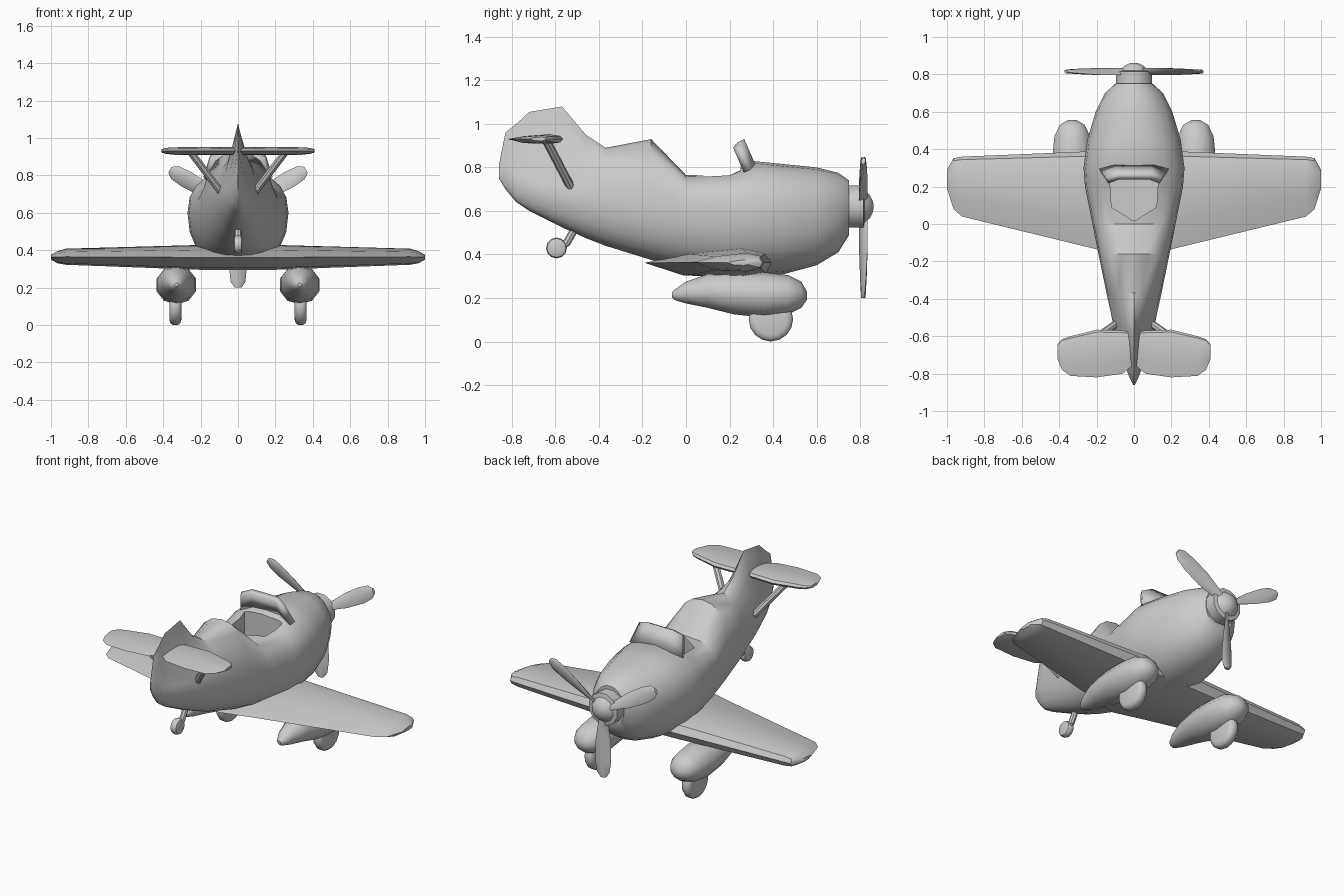
import bpy, bmesh, math
from mathutils import Vector, Matrix

cube = bpy.data.objects.get("Cube")
if cube:
    bpy.data.objects.remove(cube, do_unlink=True)

grey = bpy.data.materials.new("plain grey")
grey.use_nodes = True
colour = (0.6, 0.6, 0.6, 1)
grey.diffuse_color = colour
grey.node_tree.nodes["Principled BSDF"].inputs["Base Color"].default_value = colour


def apply_modifier(ob, kind, **settings):
    mod = ob.modifiers.new(kind.lower(), kind)
    for key, value in settings.items():
        setattr(mod, key, value)
    bpy.context.view_layer.objects.active = ob
    bpy.ops.object.modifier_apply(modifier=mod.name)


def finish(name, bm, mirror=False, angle=40):
    bmesh.ops.recalc_face_normals(bm, faces=bm.faces)
    mesh = bpy.data.meshes.new(name)
    bm.to_mesh(mesh)
    bm.free()
    mesh.materials.append(grey)
    ob = bpy.data.objects.new(name, mesh)
    bpy.context.collection.objects.link(ob)
    bpy.ops.object.select_all(action='DESELECT')
    ob.select_set(True)
    bpy.context.view_layer.objects.active = ob
    if mirror:
        apply_modifier(ob, 'MIRROR')
    smooth(ob, angle)
    return ob


def smooth(ob, angle):
    bpy.ops.object.select_all(action='DESELECT')
    ob.select_set(True)
    bpy.context.view_layer.objects.active = ob
    bpy.ops.object.shade_smooth_by_angle(angle=math.radians(angle))


def loft(name, rings, mirror=False, angle=40, matrix=None):
    """Skin a row of equal rings and cap both ends."""
    bm = bmesh.new()
    rows = [[bm.verts.new(p) for p in ring] for ring in rings]
    for a, b in zip(rows, rows[1:]):
        for i in range(len(a)):
            j = (i + 1) % len(a)
            bm.faces.new((a[i], a[j], b[j], b[i]))
    bm.faces.new(rows[0])
    bm.faces.new(rows[-1])
    if matrix:
        bm.transform(matrix)
    return finish(name, bm, mirror, angle)


def rod(name, start, end, radius, mirror=False, sides=8):
    start, end = Vector(start), Vector(end)
    turn = (end - start).to_track_quat('Z', 'Y').to_matrix().to_4x4()
    bm = bmesh.new()
    bmesh.ops.create_cone(bm, cap_ends=True, segments=sides, radius1=radius, radius2=radius,
                          depth=(end - start).length,
                          matrix=Matrix.Translation((start + end) / 2) @ turn)
    return finish(name, bm, mirror)


def power(v, q):
    return math.copysign(abs(v) ** (2 / q), v)


def body_ring(y, w, low, mid, top, q, n=20):
    """Hull section: round below, and from boxy to fin-like above as q falls."""
    ring = []
    for i in range(n):
        c, s = math.cos(math.tau * i / n), math.sin(math.tau * i / n)
        e = q if s > 0 else 2.2
        height = top - mid if s > 0 else mid - low
        ring.append((w * power(c, e), y, mid + height * power(s, e)))
    return ring


# Fuselage running into the tail fin: y, half width, bottom, widest, top, roundness
stations = [(.75, .1, .49, .62, .74, 2), (.7, .155, .41, .61, .775, 2), (.6, .205, .35, .6, .8, 2.1),
            (.45, .25, .31, .6, .815, 2.2), (.3, .27, .297, .6, .83, 2.3), (.2, .262, .3, .6, .775, 2.7),
            (0, .222, .335, .6, .765, 2.7), (-.16, .19, .375, .62, .93, 2.3), (-.37, .147, .44, .65, .89, 1.9),
            (-.46, .127, .475, .67, .95, 1.3), (-.57, .105, .525, .69, 1.08, .95),
            (-.72, .065, .6, .72, 1.055, .9), (-.78, .04, .64, .74, 1.0, .95),
            (-.83, .02, .7, .79, .96, 1.1), (-.86, .004, .75, .78, .81, 2)]
fuselage = loft("fuselage", [body_ring(*s) for s in stations])

# Cockpit opening
outline = [(-.13, .25), (.13, .25), (.12, .09), (0, .015), (-.12, .09)]
cutter = loft("cockpit_cutter", [[(x, y, z) for x, y in outline] for z in (.62, 1.0)])
cutter.hide_render = True
apply_modifier(fuselage, 'BOOLEAN', operation='DIFFERENCE', object=cutter, solver='EXACT')
bpy.data.objects.remove(cutter, do_unlink=True)
smooth(fuselage, 35)

# Windscreen: a bent slab leaning back
screen_rows = [[(-.185, .295, .79), (-.1, .318, .815), (.1, .318, .815), (.185, .295, .79)],
               [(-.15, .245, .905), (-.09, .268, .93), (.09, .268, .93), (.15, .245, .905)]]
bm = bmesh.new()
low, high = [[bm.verts.new(p) for p in row] for row in screen_rows]
for i in range(3):
    bm.faces.new((low[i], low[i + 1], high[i + 1], high[i]))
screen = finish("windscreen", bm)
apply_modifier(screen, 'SOLIDIFY', thickness=.035, offset=-1)


def foil(x, back, front, low, high):
    """Blunt-nosed wing section across x."""
    shape = [(0, .5), (.3, .08), (.75, 0), (.95, .15), (1, .5), (.95, .82), (.75, 1), (.3, .8)]
    return [(x, back + (front - back) * u, low + (high - low) * v) for u, v in shape]


# Main wing in one piece from tip to tip
half = [foil(.0, -.19, .4, .293, .43), foil(.2, -.135, .39, .295, .428), foil(.92, .04, .36, .322, .408),
        foil(.965, .08, .352, .33, .395), foil(1, .19, .29, .35, .375)]
loft("wing", [[(-x, y, z) for x, y, z in r] for r in half[:0:-1]] + half)

# Tailplane and its struts
loft("tailplane", [foil(*s) for s in [(0, -.75, -.58, .91, .95), (.06, -.8, -.57, .908, .952),
     (.2, -.82, -.565, .908, .953), (.34, -.812, -.6, .91, .95), (.385, -.78, -.615, .915, .947),
     (.41, -.72, -.645, .922, .94)]], mirror=True)
rod("tailplane_strut", (.09, -.53, .71), (.25, -.64, .92), .02, mirror=True)


def oval(y, rx, low, high, x0, n=10):
    mid, rz = (low + high) / 2, (high - low) / 2
    return [(x0 + rx * math.cos(math.tau * (i + .5) / n), y,
             mid + rz * math.sin(math.tau * (i + .5) / n)) for i in range(n)]


# Wheel pods and main wheels
pod = [(.555, .025, .19, .23), (.53, .07, .155, .275), (.47, .1, .125, .305), (.36, .112, .11, .318),
       (.22, .105, .125, .32), (.1, .08, .155, .31), (0, .05, .175, .275), (-.05, .027, .19, .24),
       (-.065, .01, .205, .225)]
loft("wheel_pod", [oval(*s, .33) for s in pod], mirror=True)


def wheel(name, x, y, z, radius, width, sides, mirror=False):
    rings = []
    for dx, k in ((-.5, .72), (-.42, .9), (-.2, 1), (.2, 1), (.42, .9), (.5, .72)):
        rings.append([(x + dx * width, y + k * radius * math.cos(math.tau * i / sides),
                       z + k * radius * math.sin(math.tau * i / sides)) for i in range(sides)])
    loft(name, rings, mirror)


wheel("main_wheel", .335, .39, .102, .102, .064, 16, mirror=True)
wheel("tail_wheel", 0, -.595, .43, .048, .045, 12)
rod("tail_wheel_leg", (0, -.595, .43), (0, -.545, .455), .018)
rod("tail_wheel_leg_upper", (0, -.55, .45), (0, -.51, .52), .018)

# Propeller hub and spinner
hub = [(.73, .1), (.815, .1), (.82, .075), (.845, .055), (.857, .03), (.862, .01)]
loft("propeller_hub", [oval(y, r, .62 - r, .62 + r, 0, 12) for y, r in hub])

# Three twisted blades
blade_stations = [(.03, .022, 50), (.1, .03, 40), (.2, .044, 25), (.32, .048, 15), (.39, .04, 10), (.42, .018, 8)]
for k in range(3):
    rings = []
    for r, w, twist in blade_stations:
        turn = Matrix.Rotation(math.radians(twist), 3, 'Z')
        rings.append([turn @ Vector((w * math.cos(math.tau * i / 8), .01 * math.sin(math.tau * i / 8), -r))
                      for i in range(8)])
    place = Matrix.Translation((0, .815, .62)) @ Matrix.Rotation(math.tau * k / 3, 4, 'Y')
    loft("propeller_blade_%d" % (k + 1), rings, matrix=place)
